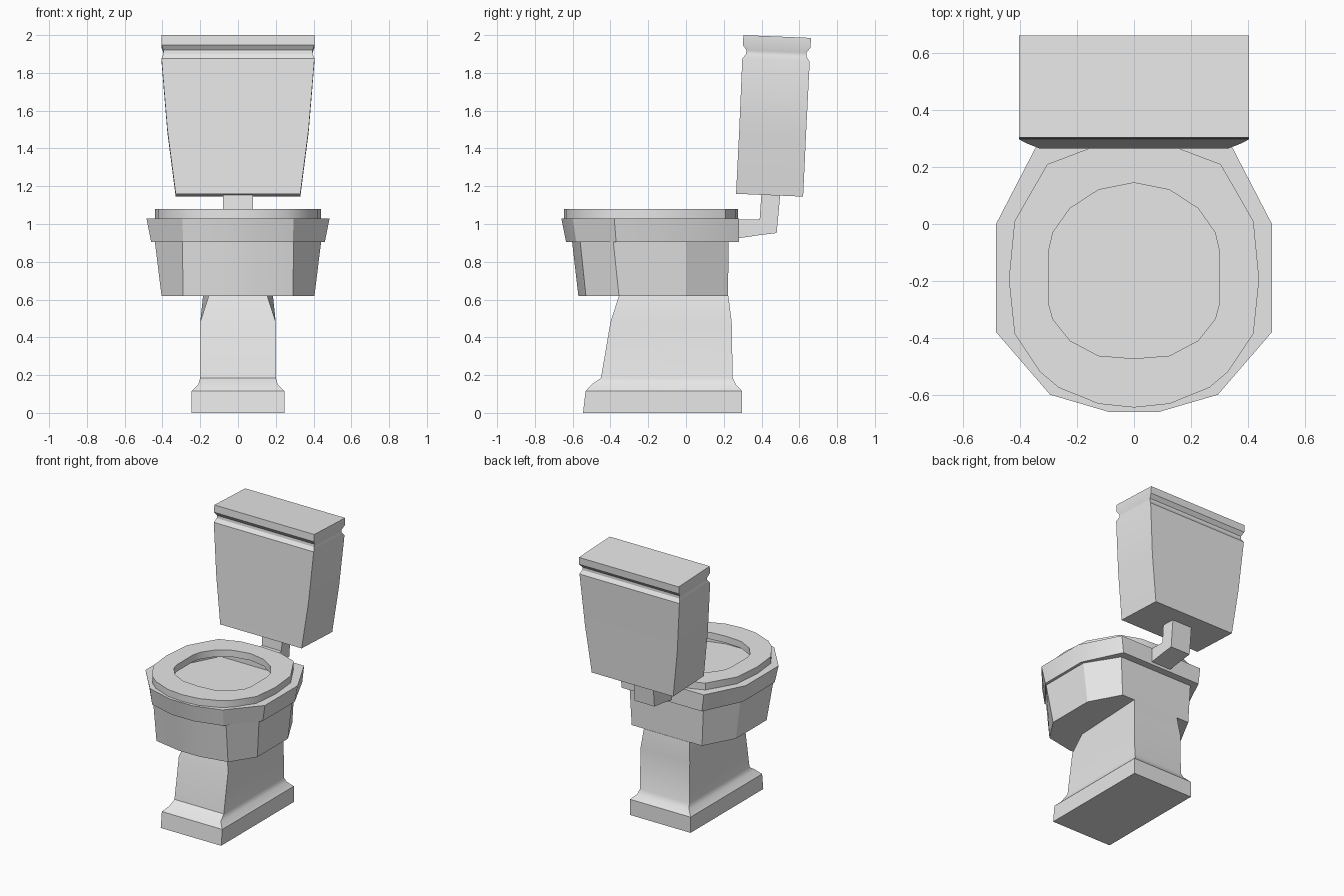
import bpy, bmesh, math

if "Cube" in bpy.data.objects:
    bpy.data.objects.remove(bpy.data.objects["Cube"])

ceramic = bpy.data.materials.new("grey ceramic")
ceramic.diffuse_color = (0.8, 0.8, 0.8, 1)
ceramic.use_nodes = True
ceramic.node_tree.nodes["Principled BSDF"].inputs["Base Color"].default_value = ceramic.diffuse_color


def mirror(half):
    """Full outline from its right half, listed front to back."""
    return half + [(-x, y) for x, y in reversed(half) if x > 0]


def at(outline, z, tilt=0.0, y0=0.0):
    return [(x, y, z - tilt * (y - y0)) for x, y in outline]


def fit(outline, s, cy=-0.19):
    """Scale an outline about the bowl centre."""
    return [(x * s, cy + (y - cy) * s) for x, y in outline]


def loft(name, rings, closed=False, angle=30):
    """Skin a stack of equal-length rings; cap the ends unless it loops."""
    bm = bmesh.new()
    rows = [[bm.verts.new(p) for p in ring] for ring in rings]
    pairs = list(zip(rows, rows[1:]))
    if closed:
        pairs.append((rows[-1], rows[0]))
    else:
        bm.faces.new(rows[0])
        bm.faces.new(rows[-1])
    n = len(rows[0])
    for a, b in pairs:
        for i in range(n):
            j = (i + 1) % n
            bm.faces.new((a[i], a[j], b[j], b[i]))
    bmesh.ops.recalc_face_normals(bm, faces=bm.faces)
    mesh = bpy.data.meshes.new(name)
    bm.to_mesh(mesh)
    bm.free()
    mesh.materials.append(ceramic)
    ob = bpy.data.objects.new(name, mesh)
    bpy.context.collection.objects.link(ob)
    bpy.ops.object.select_all(action='DESELECT')
    ob.select_set(True)
    bpy.context.view_layer.objects.active = ob
    bpy.ops.object.shade_smooth_by_angle(angle=math.radians(angle))
    return ob


# Pedestal: z, front half width, back half width, front y, back y
pedestal = [
    (0.0, 0.245, 0.245, -0.545, 0.297),
    (0.115, 0.245, 0.245, -0.532, 0.297),
    (0.15, 0.21, 0.21, -0.50, 0.265),
    (0.185, 0.20, 0.20, -0.45, 0.247),
    (0.48, 0.20, 0.20, -0.40, 0.242),
    (0.62, 0.155, 0.185, -0.355, 0.224),
]
loft("pedestal", [at(mirror([(wf, yf), (wb, yb)]), z)
                  for z, wf, wb, yf, yb in pedestal])

# Bowl with flared rim and shallow basin
rim_top = mirror([(0.09, -0.66), (0.295, -0.60), (0.485, -0.38),
                  (0.485, 0.0), (0.34, 0.28)])
rim_low = mirror([(0.09, -0.635), (0.29, -0.58), (0.46, -0.37),
                  (0.46, 0.0), (0.325, 0.28)])
bowl_top = mirror([(0.085, -0.603), (0.295, -0.56), (0.44, -0.385),
                   (0.44, 0.0), (0.30, 0.226)])
bowl_low = mirror([(0.08, -0.57), (0.29, -0.53), (0.405, -0.355),
                   (0.405, 0.0), (0.285, 0.222)])
loft("bowl", [at(bowl_low, 0.62), at(bowl_top, 0.905), at(rim_low, 0.905),
              at(rim_top, 1.03), at(fit(rim_top, 0.8), 1.03),
              at(fit(rim_top, 0.8), 0.97)])

# Seat ring
outer = mirror([(0, -0.645), (0.125, -0.632), (0.265, -0.575), (0.33, -0.52),
                (0.42, -0.385), (0.44, -0.195), (0.42, 0.01), (0.305, 0.21),
                (0.16, 0.265), (0, 0.275)])
hole = mirror([(0, -0.473), (0.125, -0.463), (0.225, -0.41), (0.285, -0.335),
               (0.30, -0.28), (0.30, -0.095), (0.285, -0.03), (0.225, 0.055),
               (0.125, 0.12), (0, 0.145)])
loft("seat", [at(outer, 1.03), at(outer, 1.08), at(hole, 1.08),
              at(hole, 1.03)], closed=True)

# Bent pipe from rim up to tank
pipe = [(0.26, 0.922), (0.395, 0.942), (0.48, 0.952), (0.50, 1.17),
        (0.40, 1.17), (0.39, 1.025), (0.26, 1.025)]
loft("pipe", [[(x, y, z) for y, z in pipe] for x in (-0.08, 0.08)])

# Leaning tank with grooved lid: front z, half width, front y, back y
tank = [
    (1.16, 0.33, 0.265, 0.62),
    (1.50, 0.374, 0.282, 0.636),
    (1.875, 0.405, 0.298, 0.655),
    (1.90, 0.395, 0.318, 0.637),
    (1.92, 0.395, 0.32, 0.637),
    (1.948, 0.405, 0.301, 0.659),
    (2.0, 0.405, 0.304, 0.662),
]
loft("tank", [at(mirror([(w, yf), (w, yb)]), z, 0.042, yf)
              for z, w, yf, yb in tank])
